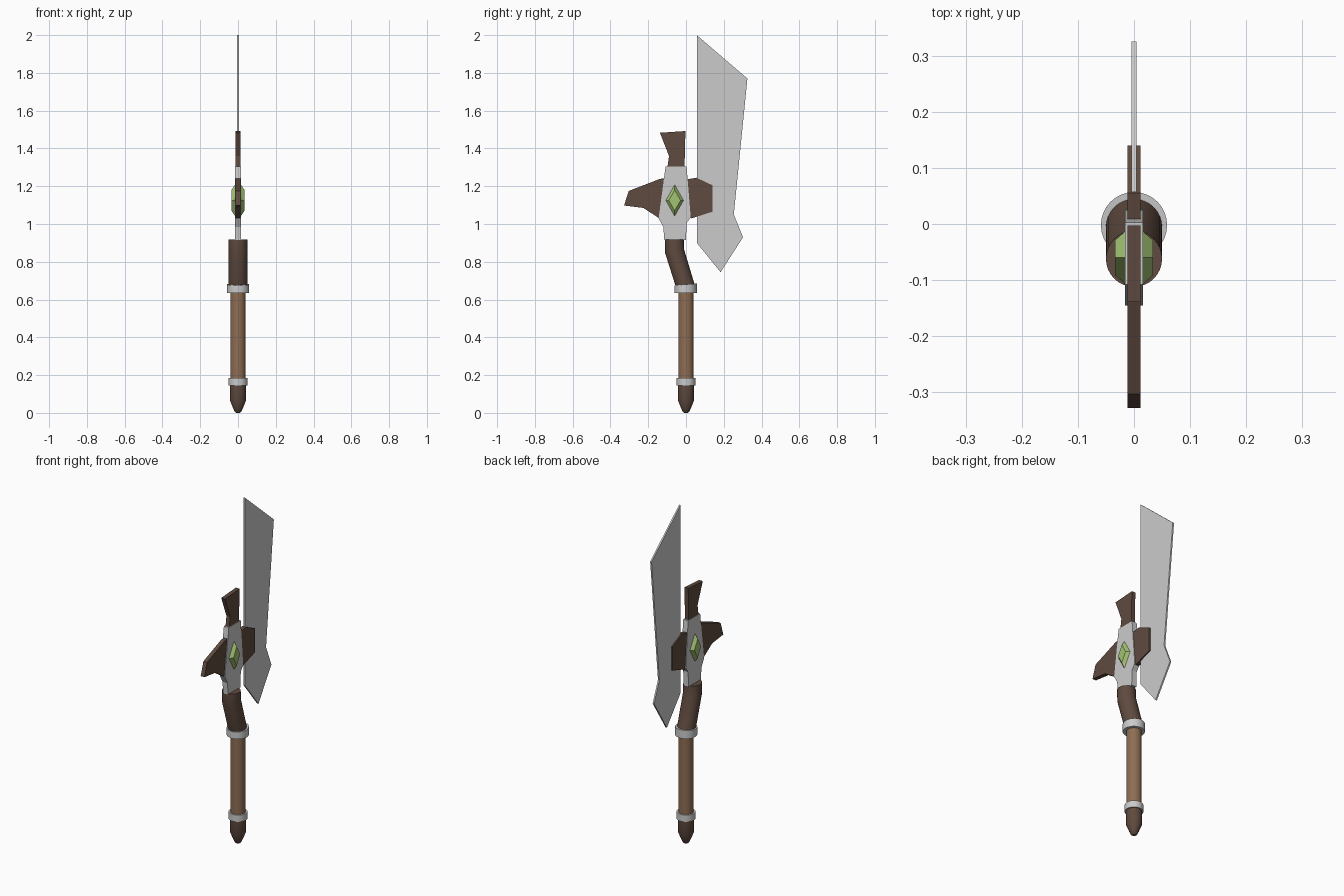
import bpy, math

if "Cube" in bpy.data.objects:
    bpy.data.objects.remove(bpy.data.objects["Cube"])

def mat(name, rgb):
    m = bpy.data.materials.new(name)
    m.diffuse_color = (*rgb, 1)
    m.use_nodes = True
    m.node_tree.nodes["Principled BSDF"].inputs["Base Color"].default_value = m.diffuse_color
    return m

DARK = mat("dark_wood", (0.115, 0.07, 0.05))
WRAP = mat("grip_wrap", (0.27, 0.155, 0.085))
GREEN = mat("green_gem", (0.36, 0.54, 0.17))
N = 32

def loft(name, rings, material=None, smooth=False):
    """Join equal-length point rings into a capped solid."""
    n = len(rings[0])
    verts = [p for r in rings for p in r]
    faces = [(k*n + i, k*n + (i+1) % n, (k+1)*n + (i+1) % n, (k+1)*n + i)
             for k in range(len(rings) - 1) for i in range(n)]
    faces += [tuple(reversed(range(n))), tuple(range(len(verts) - n, len(verts)))]
    me = bpy.data.meshes.new(name)
    me.from_pydata(verts, [], faces)
    ob = bpy.data.objects.new(name, me)
    bpy.context.collection.objects.link(ob)
    if material:
        me.materials.append(material)
    bpy.ops.object.select_all(action='DESELECT')
    ob.select_set(True)
    bpy.context.view_layer.objects.active = ob
    bpy.ops.object.mode_set(mode='EDIT')
    bpy.ops.mesh.select_all(action='SELECT')
    bpy.ops.mesh.normals_make_consistent(inside=False)
    bpy.ops.object.mode_set(mode='OBJECT')
    if smooth:
        bpy.ops.object.shade_smooth_by_angle(angle=math.radians(30))
    return ob

def plate(name, outline, half, material=None):
    """Extrude a (y, z) outline symmetrically along x."""
    return loft(name, [[(x, y, z) for y, z in outline] for x in (-half, half)], material)

def tube(name, sections, material=None):
    """Round stack; each section is (y centre, z, radius, tilt)."""
    rings = []
    for cy, z, r, tilt in sections:
        ring = []
        for i in range(N):
            a = 2 * math.pi * i / N
            dy = r * math.sin(a)
            ring.append((r * math.cos(a), cy + dy, z + tilt * dy))
        rings.append(ring)
    return loft(name, rings, material, True)

# Handle
tube("pommel", [(0, 0, .01, 0), (0, .007, .018, 0), (0, .025, .026, 0),
                (0, .065, .042, 0), (0, .15, .043, 0)], DARK)
tube("lower_ring", [(0, .145, .05, 0), (0, .185, .05, 0)])
tube("grip", [(0, .18, .041, 0), (0, .64, .041, 0)], WRAP)
tube("upper_ring", [(-.002, .635, .059, 0), (-.002, .68, .059, .08)])
tube("neck", [(-.003, .67, .05, .1), (-.06, .855, .05, .2), (-.062, .917, .05, 0)], DARK)

# Guard plate, wings and top fin
plate("guard_plate", [(-.108, 1.305), (.003, 1.305), (.025, 1.035), (.003, 1.005),
                      (0, .915), (-.115, .915), (-.12, .985), (-.145, 1.03)], .016)
plate("edge_wing", [(.0, 1.235), (.055, 1.245), (.14, 1.205), (.14, 1.065),
                    (.03, 1.03), (.0, 1.04)], .012, DARK)
plate("back_wing", [(-.1, 1.245), (-.14, 1.238), (-.303, 1.175), (-.328, 1.098),
                    (-.225, 1.085), (-.13, 1.022), (-.1, 1.03)], .012, DARK)
plate("top_fin", [(-.138, 1.483), (-.003, 1.492), (-.008, 1.29), (-.1, 1.29),
                  (-.09, 1.36)], .012, DARK)

# Faceted gem showing on both faces
loft("gem", [[(x, -.06 + w*c, 1.125 + h*s) for c, s in ((1, 0), (0, 1), (-1, 0), (0, -1))]
             for x, w, h in ((-.034, .031, .055), (-.016, .047, .083),
                             (.016, .047, .083), (.034, .031, .055))], GREEN)

# Floating blade
plate("blade", [(.057, 2.0), (.325, 1.77), (.253, 1.05), (.302, .93),
                (.183, .745), (.057, .90)], .0045)
